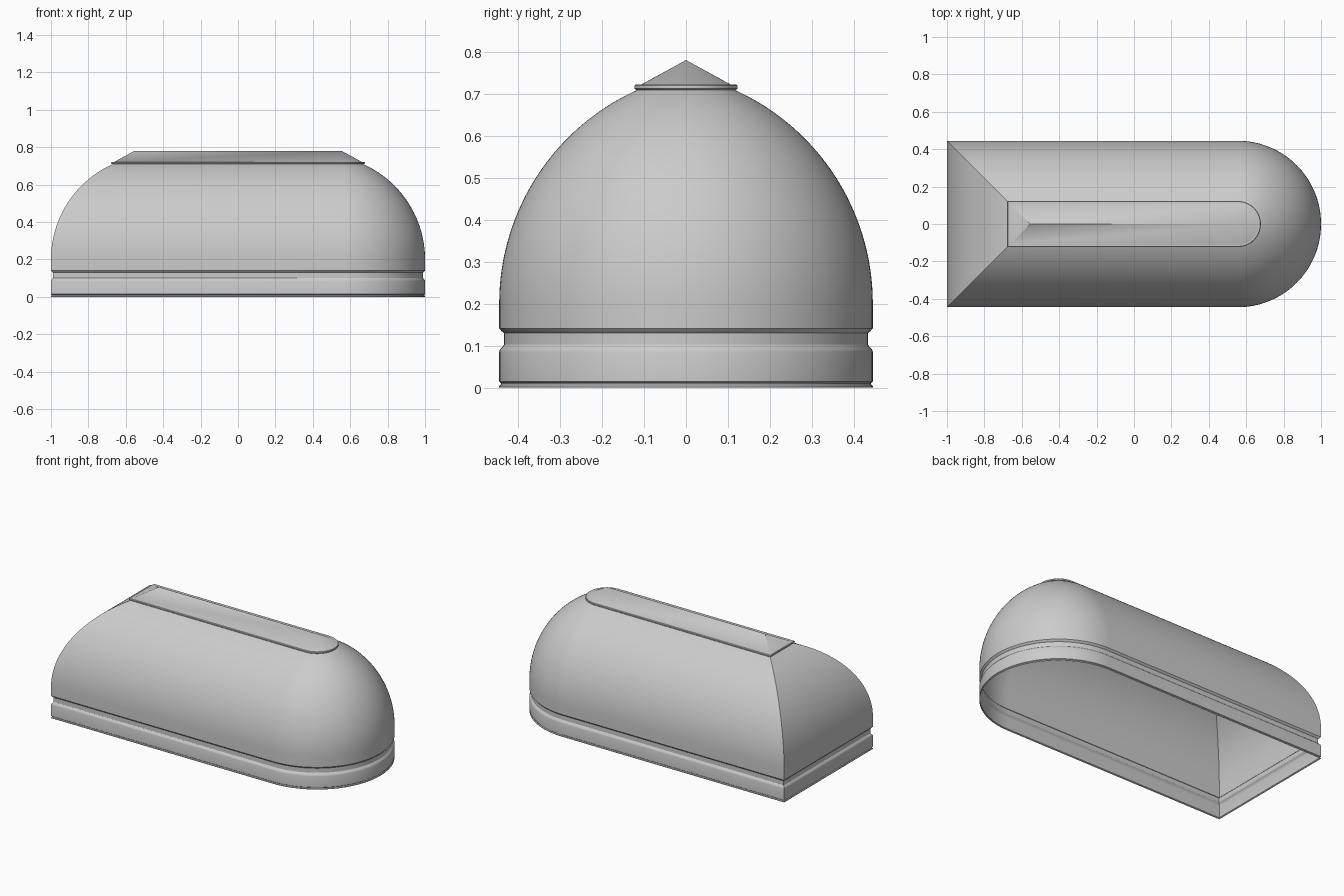
import bpy, bmesh, math

if "Cube" in bpy.data.objects:
    bpy.data.objects.remove(bpy.data.objects["Cube"])

HALF = 0.555    # half length of the ridge line
WIDE = 0.445    # half width of the plan
SEGS = 64


def ring(r, z):
    """Plan outline: square, mitred left end and a half-round right end."""
    pts = [(-HALF - r, -r, z)]
    for i in range(SEGS + 1):
        a = -math.pi / 2 + math.pi * i / SEGS
        pts.append((HALF + r * math.cos(a), r * math.sin(a), z))
    pts.append((-HALF - r, r, z))
    return pts


def sweep(name, profile):
    """Sweep an (inset radius, height) profile round the plan outline."""
    bm = bmesh.new()
    rings = [[bm.verts.new(p) for p in ring(r, z)] for r, z in profile]
    for low, high in zip(rings, rings[1:]):
        n = len(low)
        for i in range(n):
            j = (i + 1) % n
            bm.faces.new((low[i], low[j], high[j], high[i]))
    bmesh.ops.remove_doubles(bm, verts=bm.verts, dist=1e-5)
    mesh = bpy.data.meshes.new(name)
    bm.to_mesh(mesh)
    bm.free()
    ob = bpy.data.objects.new(name, mesh)
    bpy.context.collection.objects.link(ob)
    bpy.ops.object.select_all(action='DESELECT')
    ob.select_set(True)
    bpy.context.view_layer.objects.active = ob
    bpy.ops.object.shade_smooth_by_angle(angle=math.radians(30))
    return ob


# Base band with a fine lip at the bottom
sweep("base_band", [(0.445, 0), (0.445, 0.004), (0.441, 0.008), (0.441, 0.011),
                    (0.445, 0.014), (0.445, 0.085), (0.443, 0.091),
                    (0.437, 0.097), (0.434, 0.102), (0.434, 0.114)])

# Dome shell: top of the groove, short wall, then a pointed-arch curve
R, Z0 = 0.558, 0.20
dome = [(0.434, 0.114), (0.434, 0.130), (0.439, 0.134), (0.445, 0.141)]
end = math.asin((0.711 - Z0) / R)
for i in range(33):
    a = end * i / 32
    dome.append((WIDE - R + R * math.cos(a), Z0 + R * math.sin(a)))
sweep("dome_shell", dome)

# Ridge cap: small overhanging rim and a hipped top
sweep("ridge_cap", [(dome[-1][0], 0.711), (0.119, 0.709), (0.123, 0.712),
                    (0.123, 0.719), (0.120, 0.722), (0.106, 0.722),
                    (0.0, 0.78)])
